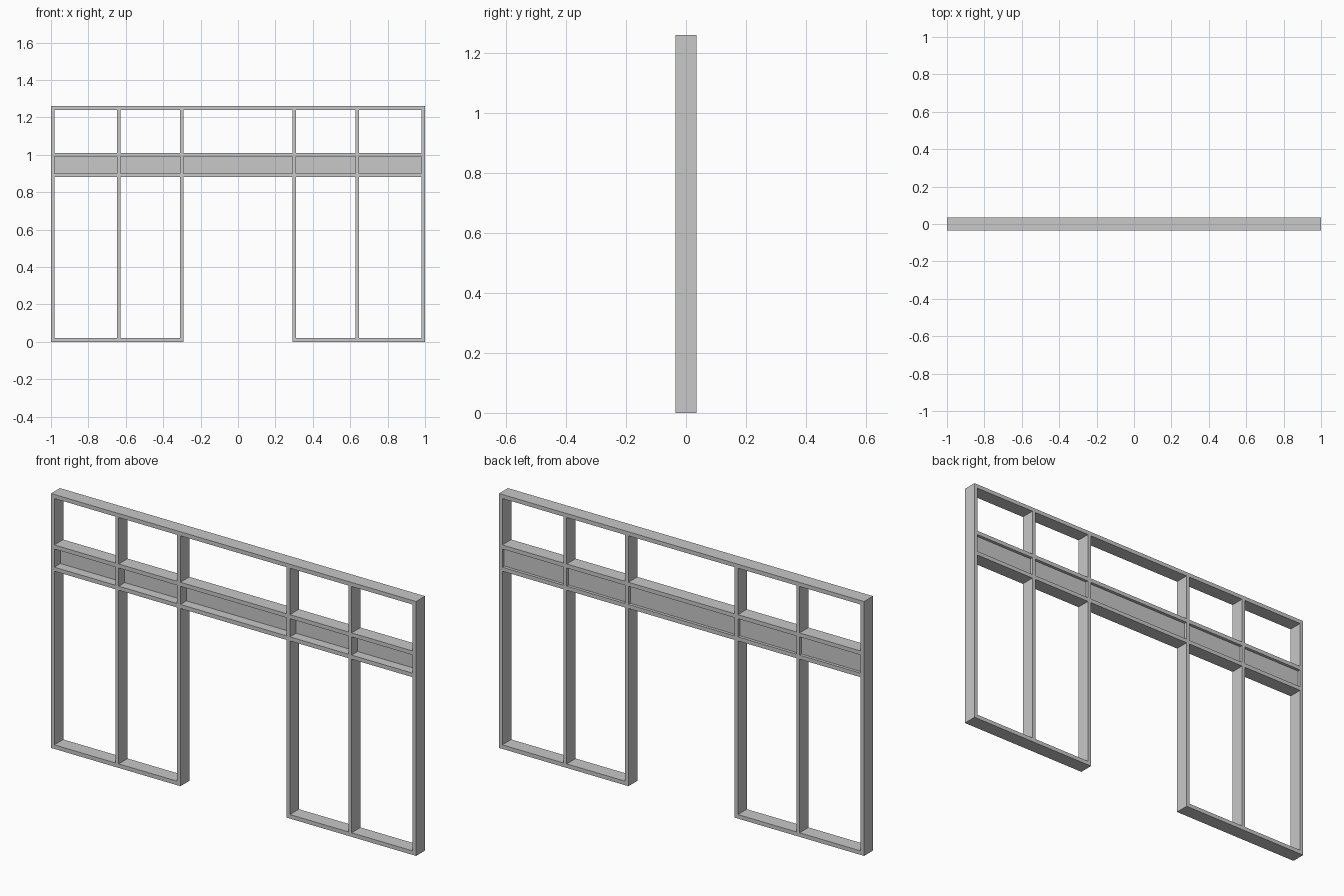
import bpy

cube = bpy.data.objects.get("Cube")
if cube:
    bpy.data.objects.remove(cube, do_unlink=True)

grey = bpy.data.materials.new("light_grey")
grey.use_nodes = True
colour = (0.58, 0.58, 0.58, 1)
grey.diffuse_color = colour
grey.node_tree.nodes["Principled BSDF"].inputs["Base Color"].default_value = colour

DEPTH = 0.035   # half depth of the frame
W = 0.018       # width of the posts
RAIL = 0.02     # height of the rails
TOP = 1.26
LOW, MID = 0.88, 0.99   # undersides of the two cross rails
DOOR, MULLION = 0.30, 0.638   # post centres


def box(name, x0, x1, z0, z1, y0=-DEPTH, y1=DEPTH):
    bpy.ops.mesh.primitive_cube_add(
        size=1, location=((x0 + x1) / 2, (y0 + y1) / 2, (z0 + z1) / 2))
    ob = bpy.context.object
    ob.name = name
    ob.scale = (x1 - x0, y1 - y0, z1 - z0)
    bpy.ops.object.transform_apply(location=False, rotation=False, scale=True)
    ob.data.materials.append(grey)
    return ob


# Upright posts, mirrored about the doorway
centres = []
for side, s in (("left", 1), ("right", -1)):
    for part, x in (("door_post", DOOR), ("mullion", MULLION), ("end_post", 1 - W / 2)):
        c = s * x
        centres.append(c)
        box(f"{side}_{part}", c - W / 2, c + W / 2, 0, TOP)
centres.sort()

# Rails and panels fitted between neighbouring posts
for i, (a, b) in enumerate(zip(centres, centres[1:])):
    x0, x1 = a + W / 2, b - W / 2
    box(f"top_rail_{i}", x0, x1, TOP - RAIL, TOP)
    box(f"upper_cross_rail_{i}", x0, x1, MID, MID + RAIL)
    box(f"lower_cross_rail_{i}", x0, x1, LOW, LOW + RAIL)
    # Thin infill panel set towards the back
    box(f"panel_{i}", x0, x1, LOW + RAIL, MID, 0.012, 0.02)
    # Sill everywhere except in the doorway
    if i != 2:
        box(f"sill_{i}", x0, x1, 0, RAIL)
